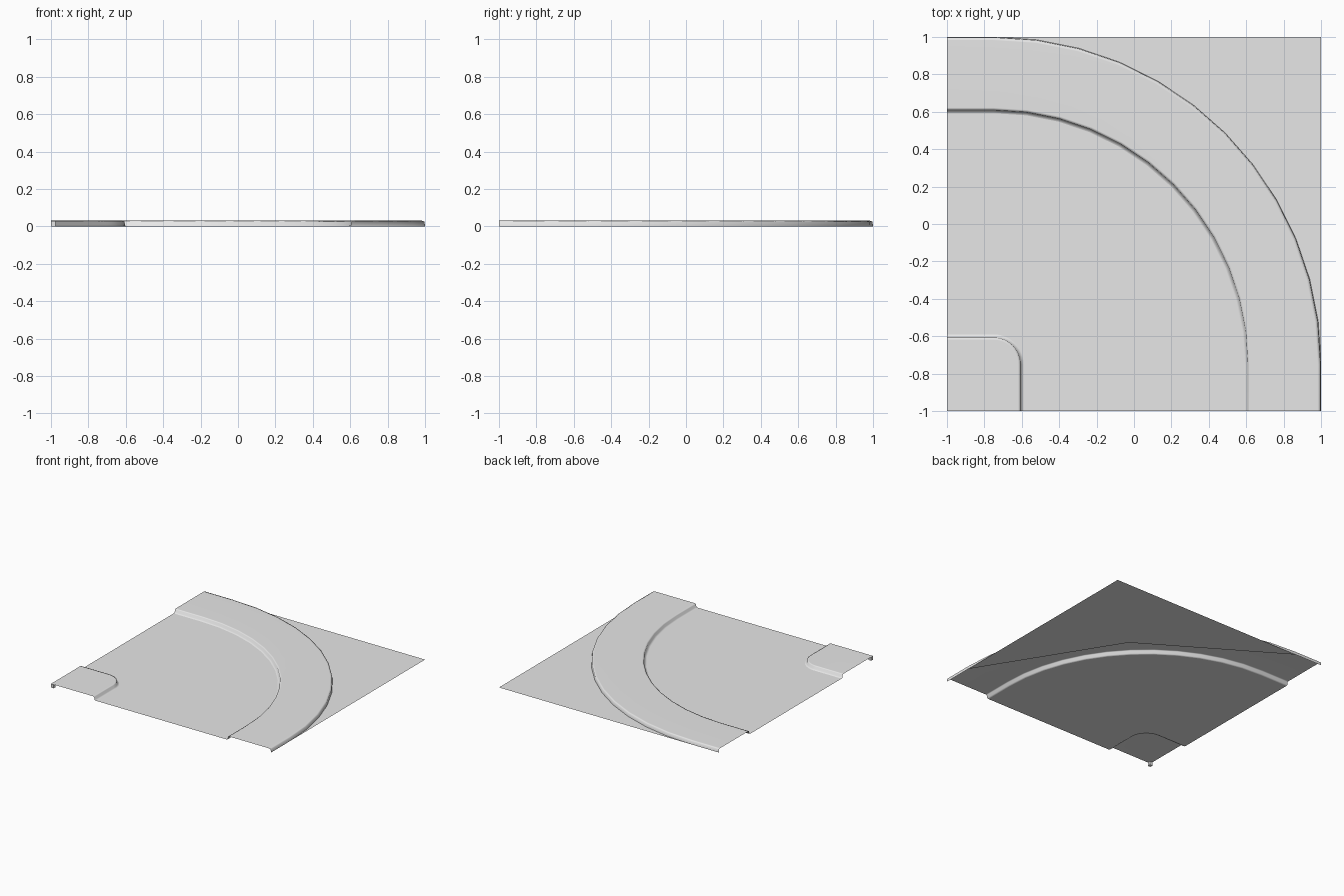
import bpy
import bmesh
from math import sin, cos, pi

if "Cube" in bpy.data.objects:
    bpy.data.objects.remove(bpy.data.objects["Cube"], do_unlink=True)

CENTRE = -0.75      # shared centre of every bend, in x and y
TOP = 0.03          # pavement height
SEGMENTS = 12

grey = bpy.data.materials.new("light_grey")
grey.use_nodes = True
grey.diffuse_color = (0.8, 0.8, 0.8, 1)
grey.node_tree.nodes["Principled BSDF"].inputs["Base Color"].default_value = (0.8, 0.8, 0.8, 1)


def bend(bm, radius, z):
    """Straight lead-in, quarter turn and straight lead-out."""
    points = [(-1, CENTRE + radius)]
    for i in range(SEGMENTS + 1):
        a = pi / 2 * (1 - i / SEGMENTS)
        points.append((CENTRE + radius * cos(a), CENTRE + radius * sin(a)))
    points.append((CENTRE + radius, -1))
    return [bm.verts.new((x, y, z)) for x, y in points]


def finish(name, bm, smooth=True):
    mesh = bpy.data.meshes.new(name)
    bm.to_mesh(mesh)
    bm.free()
    mesh.materials.append(grey)
    obj = bpy.data.objects.new(name, mesh)
    bpy.context.collection.objects.link(obj)
    if smooth:
        mesh.shade_smooth()
        obj.modifiers.new("even_shading", "WEIGHTED_NORMAL")
    return obj


def sweep(name, profile, fill_corner=False):
    """Sweep a (radius, height) profile round the bend, as an open sheet."""
    bm = bmesh.new()
    rows = [bend(bm, r, z) for r, z in profile]
    if fill_corner:
        corner = bm.verts.new((-1, -1, profile[0][1]))
        bm.faces.new([corner] + rows[0][::-1])
    for inner, outer in zip(rows, rows[1:]):
        for i in range(len(inner) - 1):
            bm.faces.new((inner[i], inner[i + 1], outer[i + 1], outer[i]))
    return finish(name, bm)


# Inside corner pavement with its kerb
sweep("corner_pavement",
      [(0.13, TOP), (0.143, 0.026), (0.146, 0.004), (0.16, 0)], True)

# Carriageway between the two kerbs
sweep("road", [(0.16, 0), (1.342, 0)])

# Outer pavement with a kerb on both edges
sweep("outer_pavement",
      [(1.342, 0), (1.356, 0.004), (1.359, 0.026), (1.372, TOP),
       (1.732, TOP), (1.747, 0.026), (1.75, 0)])

# Ground outside the bend, tucked under the pavement
bm = bmesh.new()
far, left, middle, right = [bm.verts.new((x, y, 0)) for x, y in
                            ((1, 1), (CENTRE, 1), (0.33, 0.33), (1, CENTRE))]
bm.faces.new((far, left, middle))
bm.faces.new((far, middle, right))
finish("outer_ground", bm, False)

# Small support under the inside corner
bm = bmesh.new()
bmesh.ops.create_cube(bm, size=1)
bmesh.ops.scale(bm, vec=(0.025, 0.025, 0.029), verts=bm.verts)
bmesh.ops.translate(bm, vec=(-0.9875, -0.9875, 0.0145), verts=bm.verts)
finish("corner_support", bm, False)
